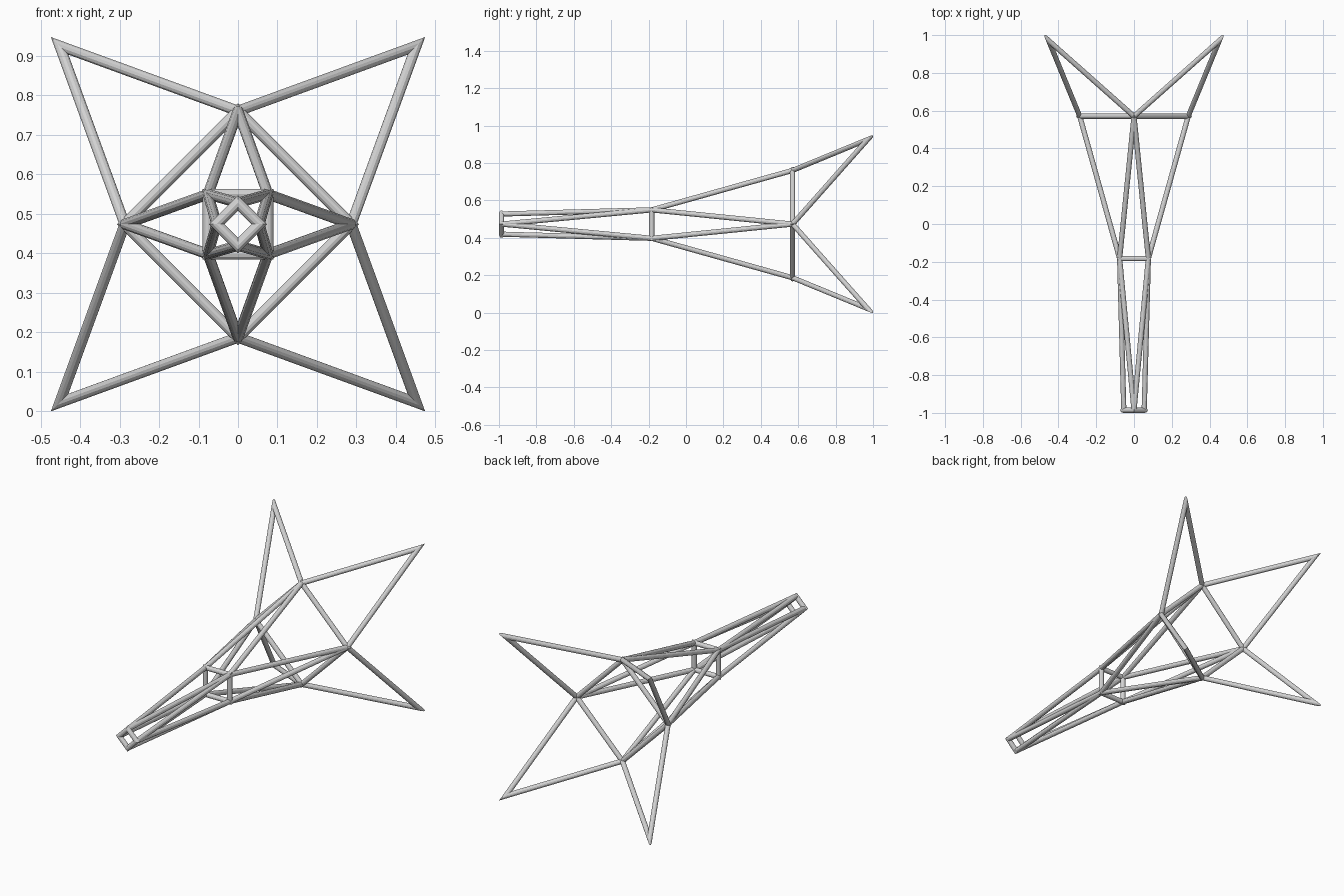
import bpy
import bmesh
from math import cos, sin, pi
from mathutils import Vector

cube = bpy.data.objects.get("Cube")
if cube:
    bpy.data.objects.remove(cube)

RADIUS = 0.0137
SIDES = 12
MID_Z = 0.4735

steel = bpy.data.materials.new("light grey steel")
steel.use_nodes = True
GREY = (0.65, 0.65, 0.65, 1)
steel.diffuse_color = GREY
steel.node_tree.nodes["Principled BSDF"].inputs["Base Color"].default_value = GREY


def tube(bm, points, closed=False):
    """Sweep a round bar along straight segments with mitred joints."""
    n = len(points)
    dirs = [(points[(i + 1) % n] - points[i]).normalized() for i in range(n)]
    normals = []
    for i in range(n):
        if not closed and i == 0:
            normals.append(dirs[0])
        elif not closed and i == n - 1:
            normals.append(dirs[n - 2])
        else:
            normals.append((dirs[i - 1] + dirs[i]).normalized())
    # Cross-section square to the first segment
    d = dirs[0]
    side = d.cross(dirs[1])
    if n < 3:
        side = d.cross(Vector((0, 0, 1)))
    u = side.normalized()
    v = d.cross(u)
    section = [points[0] + RADIUS * (cos(a) * u + sin(a) * v)
               for a in (2 * pi * k / SIDES for k in range(SIDES))]
    rings = []
    for i in range(n):
        along = dirs[max(i - 1, 0)]
        # Slide the section along the bar on to the joint plane
        section = [p + along * ((points[i] - p).dot(normals[i]) / along.dot(normals[i]))
                   for p in section]
        rings.append([bm.verts.new(p) for p in section])
    for i in range(n if closed else n - 1):
        a, b = rings[i], rings[(i + 1) % n]
        for k in range(SIDES):
            m = (k + 1) % SIDES
            bm.faces.new((a[k], a[m], b[m], b[k]))
    if not closed:
        bm.faces.new(rings[0][::-1])
        bm.faces.new(rings[-1])


def part(name, paths, closed=False):
    bm = bmesh.new()
    for path in paths:
        tube(bm, path, closed)
    bmesh.ops.recalc_face_normals(bm, faces=bm.faces)
    mesh = bpy.data.meshes.new(name)
    bm.to_mesh(mesh)
    bm.free()
    mesh.materials.append(steel)
    obj = bpy.data.objects.new(name, mesh)
    bpy.context.collection.objects.link(obj)


def ring(radius, y, turn):
    """Four corners round the long axis."""
    return [Vector((radius * cos(a), y, MID_Z + radius * sin(a)))
            for a in ((k + turn) * pi / 2 for k in range(4))]


nose = ring(0.054, -0.9863, 0)
waist = ring(0.076 * 2 ** 0.5, -0.183, 0.5)
shoulder = ring(0.287, 0.57, 0)
tips = ring(0.452 * 2 ** 0.5, 0.971, 0.5)

# Mitred cross frames
part("nose_frame", [nose], True)
part("waist_frame", [waist], True)
part("shoulder_frame", [shoulder], True)

# Long struts: each waist corner joins its two neighbours fore and aft
for name, frame in (("front_struts", nose), ("rear_struts", shoulder)):
    part(name, [[frame[(k + s) % 4], waist[k]] for k in range(4) for s in (0, 1)])

# Pointed fins at the back
part("tail_fins", [[shoulder[k], tips[k], shoulder[(k + 1) % 4]] for k in range(4)])
